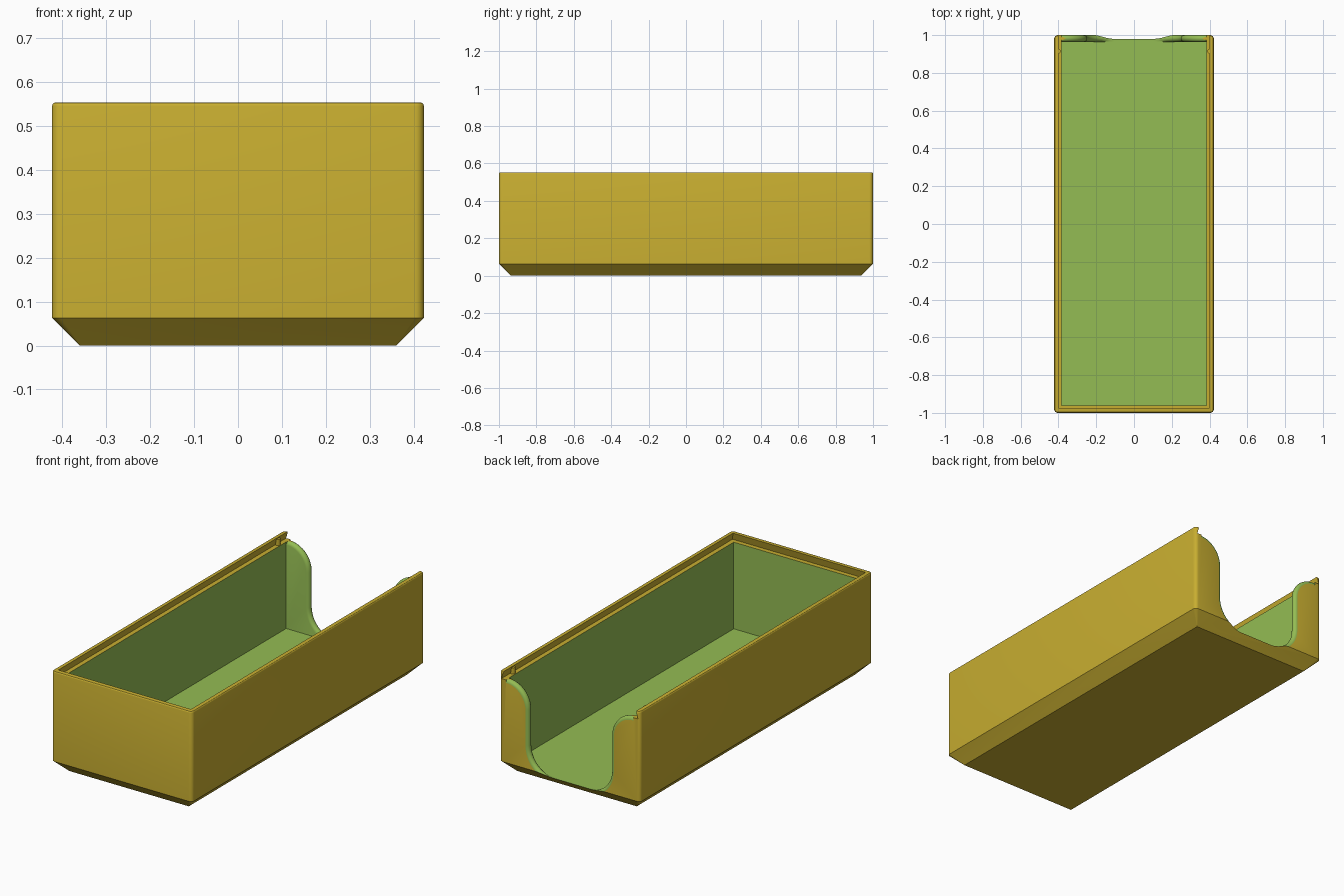
import bpy, bmesh
from math import sin, cos, pi, radians

cube = bpy.data.objects.get("Cube")
if cube:
    bpy.data.objects.remove(cube, do_unlink=True)


def material(name, rgb):
    m = bpy.data.materials.new(name)
    m.use_nodes = True
    m.diffuse_color = (*rgb, 1)
    m.node_tree.nodes["Principled BSDF"].inputs["Base Color"].default_value = (*rgb, 1)
    return m


OCHRE = material("ochre shell", (0.578, 0.423, 0.03))
GREEN = material("green lining", (0.296, 0.503, 0.087))


def loft(name, rings, slot=0):
    """Closed solid through a stack of rings with equal point counts."""
    bm = bmesh.new()
    loops = [[bm.verts.new(p) for p in ring] for ring in rings]
    for a, b in zip(loops, loops[1:]):
        for i in range(len(a)):
            j = (i + 1) % len(a)
            bm.faces.new((a[i], a[j], b[j], b[i]))
    bm.faces.new(loops[0])
    bm.faces.new(loops[-1])
    bmesh.ops.recalc_face_normals(bm, faces=bm.faces)
    for f in bm.faces:
        f.material_index = slot
    mesh = bpy.data.meshes.new(name)
    bm.to_mesh(mesh)
    bm.free()
    mesh.materials.append(OCHRE)
    mesh.materials.append(GREEN)
    obj = bpy.data.objects.new(name, mesh)
    bpy.context.collection.objects.link(obj)
    return obj


def rounded_rect(hx, hy, r, z, steps=6):
    ring = []
    for k, (sx, sy) in enumerate(((1, 1), (-1, 1), (-1, -1), (1, -1))):
        for i in range(steps + 1):
            a = (k + i / steps) * pi / 2
            ring.append((sx * (hx - r) + r * cos(a), sy * (hy - r) + r * sin(a), z))
    return ring


def rect(hx, y0, y1, z):
    return [(-hx, y0, z), (hx, y0, z), (hx, y1, z), (-hx, y1, z)]


def activate(obj):
    bpy.ops.object.select_all(action='DESELECT')
    obj.select_set(True)
    bpy.context.view_layer.objects.active = obj


def cut(obj, cutter):
    cutter.hide_render = True
    mod = obj.modifiers.new("cut", 'BOOLEAN')
    mod.operation = 'DIFFERENCE'
    mod.solver = 'EXACT'
    mod.object = cutter
    activate(obj)
    bpy.ops.object.modifier_apply(modifier=mod.name)
    bpy.data.objects.remove(cutter, do_unlink=True)


# Outer shell: chamfered base, rounded corners, softened top rim
HX, HY, TOP, CHAMFER = 0.423, 1.0, 0.553, 0.063
rings = [rounded_rect(HX - CHAMFER, HY - CHAMFER, 0.002, 0),
         rounded_rect(HX, HY, 0.02, CHAMFER)]
for i in range(4):
    a = i * pi / 6
    inset = 0.008 * (1 - cos(a))
    rings.append(rounded_rect(HX - inset, HY - inset, 0.02 - inset, TOP - 0.008 * (1 - sin(a))))
shell = loft("box_shell", rings)

# Main cavity
FLOOR, LEDGE = 0.042, 0.515
cut(shell, loft("cavity_cutter", [rect(0.385, -0.96, 0.964, z) for z in (FLOOR, 0.6)], 1))


# Finger scoop through the back wall, with a rounded lip
def scoop_ring(y, off, steps=10):
    low, r_low, r_top, x_top = FLOOR + 0.001, 0.143, 0.135, 0.383
    half = []
    for i in range(steps + 1):
        a = i / steps * pi / 2
        half.append((0.105 + (r_low + off) * sin(a),
                     max(low, low + r_low - (r_low + off) * cos(a))))
    for i in range(steps + 1):
        a = i / steps * pi / 2
        half.append((x_top - (r_top - off) * cos(a),
                     LEDGE - r_top + (r_top - off) * sin(a)))
    half.append((x_top, 0.6))
    return [(x, y, z) for x, z in half] + [(-x, y, z) for x, z in reversed(half)]


R = 0.018
sections = [scoop_ring(0.945, R)]
for i in range(9):
    t = (i / 8 - 0.5) * pi
    sections.append(scoop_ring(HY - R + R * sin(t), R * (1 - cos(t))))
sections.append(scoop_ring(1.04, R))
cut(shell, loft("scoop_cutter", sections, 1))

# Dovetail groove for a sliding lid, open at the back
cut(shell, loft("groove_cutter", [rect(0.410, -0.985, 1.1, LEDGE - 0.002),
                                  rect(0.398, -0.973, 1.1, TOP + 0.004)]))
activate(shell)
bpy.ops.object.shade_smooth_by_angle(angle=radians(30))

# Small catches near the open end of the groove
for side, label in ((1, "left"), (-1, "right")):
    bpy.ops.mesh.primitive_cylinder_add(vertices=16, radius=0.012, depth=0.034,
                                        location=(side * 0.4, 0.915, LEDGE + 0.015))
    catch = bpy.context.object
    catch.name = label + "_catch"
    catch.data.materials.append(OCHRE)
    bpy.ops.object.shade_smooth_by_angle(angle=radians(30))
